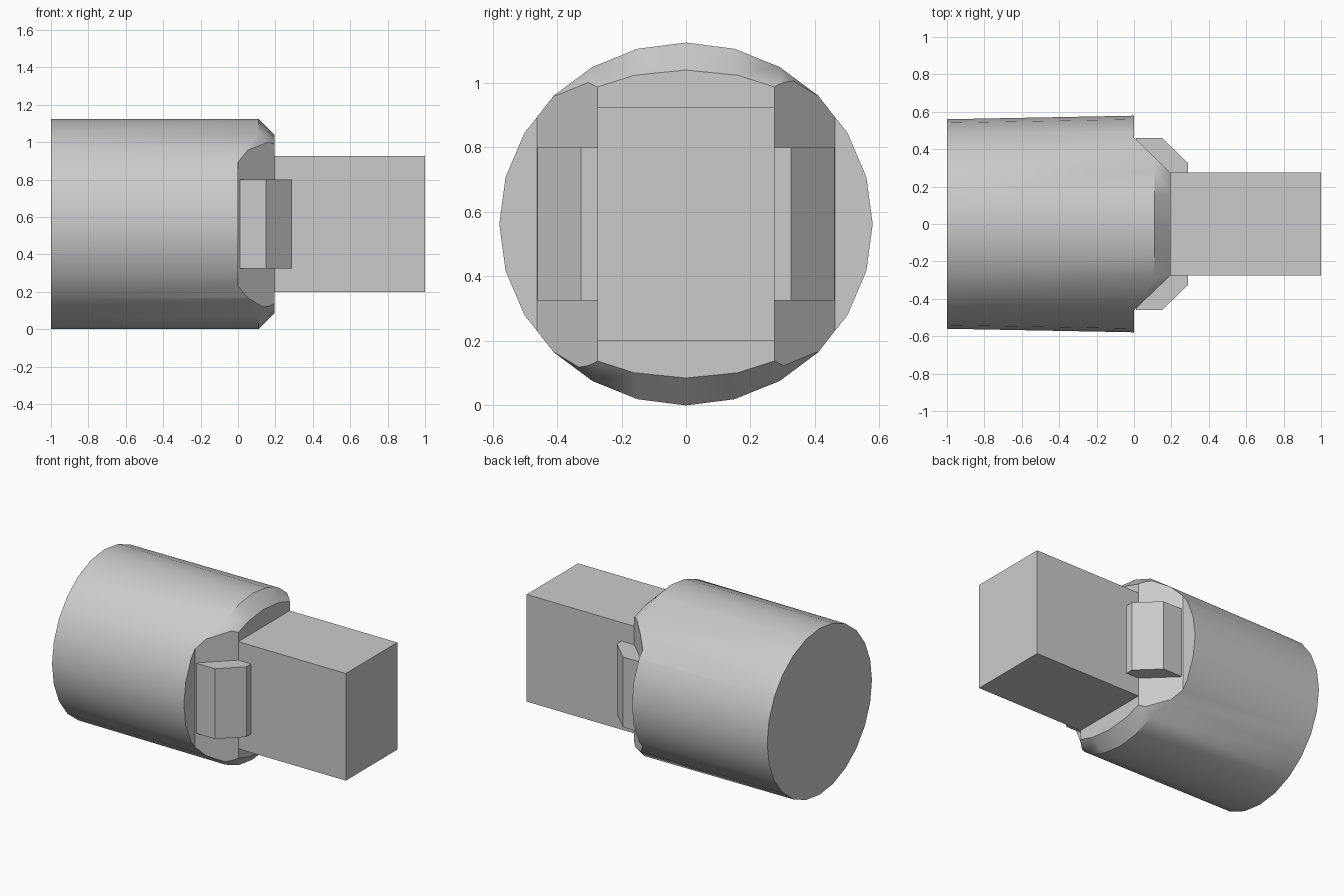
import bpy, bmesh
from math import sin, cos, pi, radians

cube = bpy.data.objects.get("Cube")
if cube:
    bpy.data.objects.remove(cube, do_unlink=True)

# Single matte grey finish
grey = bpy.data.materials.new("light_grey")
grey.use_nodes = True
color = (0.6, 0.6, 0.6, 1)
grey.diffuse_color = color
grey.node_tree.nodes["Principled BSDF"].inputs["Base Color"].default_value = color

MID = 0.5625   # height of the centre axis
SIDES = 24


def make_object(name, bm):
    bmesh.ops.recalc_face_normals(bm, faces=bm.faces)
    mesh = bpy.data.meshes.new(name)
    bm.to_mesh(mesh)
    bm.free()
    mesh.materials.append(grey)
    obj = bpy.data.objects.new(name, mesh)
    bpy.context.collection.objects.link(obj)
    return obj


def prism(name, outline, z0, z1):
    """Extrude an outline in plan from z0 to z1."""
    bm = bmesh.new()
    face = bm.faces.new([bm.verts.new((x, y, z0)) for x, y in outline])
    top = bmesh.ops.extrude_face_region(bm, geom=[face])["geom"]
    bmesh.ops.translate(bm, vec=(0, 0, z1 - z0),
                        verts=[v for v in top if isinstance(v, bmesh.types.BMVert)])
    return make_object(name, bm)


def ring(bm, ry, rz, x_at):
    angles = [2 * pi * i / SIDES for i in range(SIDES)]
    return [bm.verts.new((x_at(a), ry * sin(a), MID + rz * cos(a))) for a in angles]


def shoulder(a):
    # The bevel starts further back where it runs into the slanted cheeks
    return 0.11 if abs(cos(a)) > 0.8 else 0.05


# Round body: slightly flared barrel with a bevelled nose
bm = bmesh.new()
rings = [ring(bm, 0.56, MID, lambda a: -1),
         ring(bm, 0.58, MID, shoulder),
         ring(bm, 0.62, 0.4775, lambda a: 0.195)]
for lower, upper in zip(rings, rings[1:]):
    for i in range(SIDES):
        j = (i + 1) % SIDES
        bm.faces.new((lower[i], lower[j], upper[j], upper[i]))
bm.faces.new(rings[0])
bm.faces.new(rings[-1])
body = make_object("round_body", bm)

# Trim the nose to a step and two slanted cheeks
half = [(-1.2, 0.8), (0, 0.8), (0, 0.462), (0.195, 0.275), (0.3, 0.275)]
cutter = prism("nose_trim", half + [(x, -y) for x, y in reversed(half)], -0.2, 1.4)
cutter.hide_render = True
trim = body.modifiers.new("trim", "BOOLEAN")
trim.operation = "INTERSECT"
trim.solver = "EXACT"
trim.object = cutter
bpy.ops.object.select_all(action="DESELECT")
bpy.context.view_layer.objects.active = body
body.select_set(True)
bpy.ops.object.modifier_apply(modifier=trim.name)
bpy.data.objects.remove(cutter, do_unlink=True)
bpy.ops.object.shade_smooth_by_angle(angle=radians(28))

# Square drive bar
prism("square_bar", [(0.1, -0.275), (1, -0.275), (1, 0.275), (0.1, 0.275)], 0.2, 0.925)

# Side lugs, one on each cheek
lug = [(0.01, 0.44), (0.01, 0.46), (0.15, 0.46), (0.29, 0.325), (0.29, 0.26), (0.15, 0.26)]
for name, side in (("front_lug", -1), ("back_lug", 1)):
    prism(name, [(x, side * y) for x, y in lug], 0.325, 0.8)
